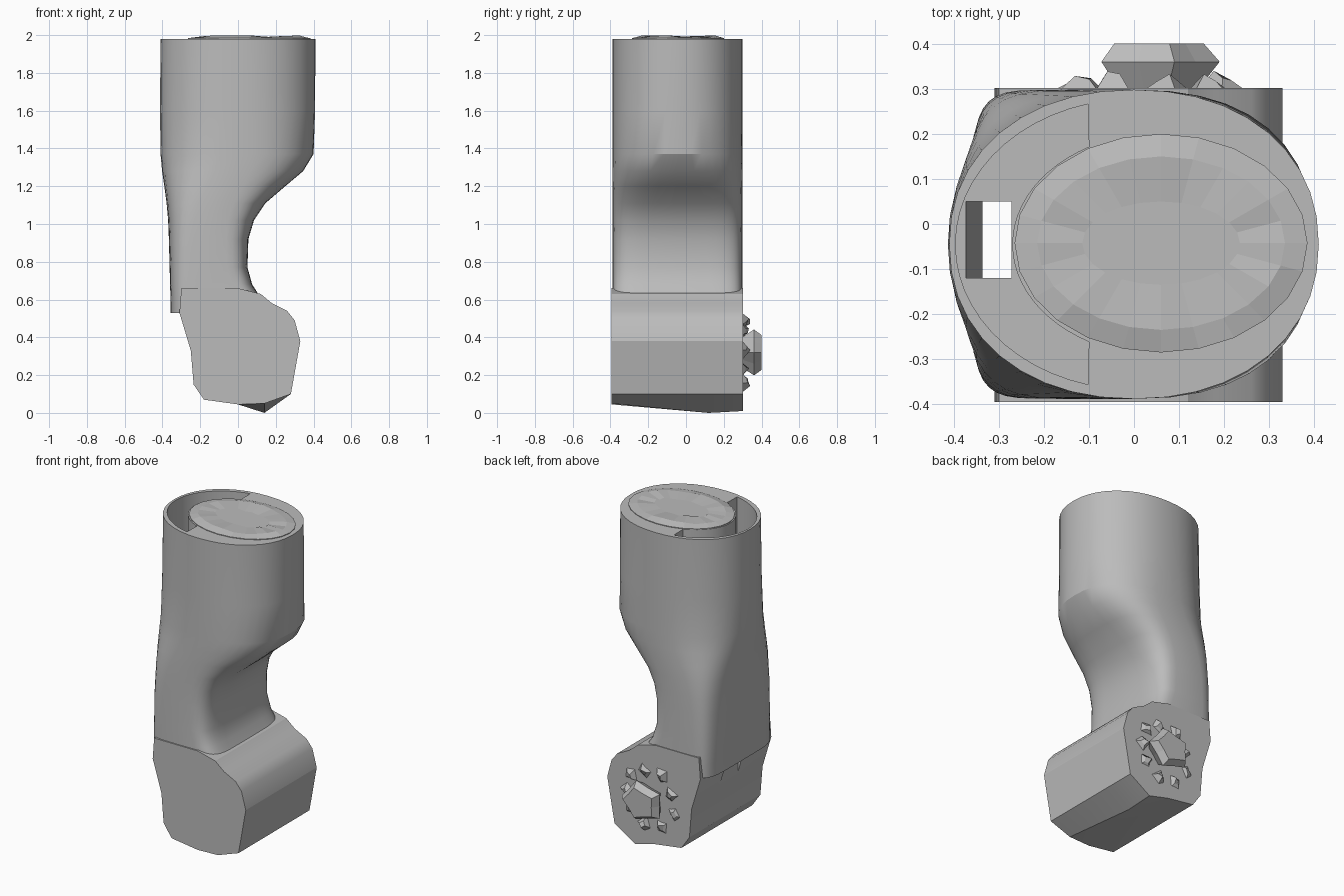
import bpy, bmesh, random
from math import sin, cos, pi, radians, copysign

random.seed(4)
if "Cube" in bpy.data.objects:
    bpy.data.objects.remove(bpy.data.objects["Cube"])

grey = bpy.data.materials.new("plain_grey")
grey.use_nodes = True
grey.diffuse_color = (0.5, 0.5, 0.5, 1)
grey.node_tree.nodes["Principled BSDF"].inputs["Base Color"].default_value = (0.5, 0.5, 0.5, 1)


def loft(name, rings):
    """Closed solid through rings that have equal point counts."""
    bm = bmesh.new()
    rows = [[bm.verts.new(p) for p in ring] for ring in rings]
    n = len(rows[0])
    for a, b in zip(rows, rows[1:]):
        for i in range(n):
            j = (i + 1) % n
            bm.faces.new((a[i], a[j], b[j], b[i]))
    bm.faces.new(rows[0][::-1])
    bm.faces.new(rows[-1])
    bmesh.ops.recalc_face_normals(bm, faces=bm.faces)
    mesh = bpy.data.meshes.new(name)
    bm.to_mesh(mesh)
    bm.free()
    mesh.materials.append(grey)
    ob = bpy.data.objects.new(name, mesh)
    bpy.context.collection.objects.link(ob)
    return ob


def activate(ob):
    bpy.ops.object.select_all(action='DESELECT')
    ob.select_set(True)
    bpy.context.view_layer.objects.active = ob


def cut(ob, cutter):
    mod = ob.modifiers.new("cut", 'BOOLEAN')
    mod.operation = 'DIFFERENCE'
    mod.solver = 'EXACT'
    mod.object = cutter
    activate(ob)
    bpy.ops.object.modifier_apply(modifier=mod.name)


def smooth(ob, angle=25):
    activate(ob)
    bpy.ops.object.shade_smooth_by_angle(angle=radians(angle))


def section(z, x0, x1, y0, y1, power, count=40):
    """Rounded cross-section; a higher power is boxier."""
    pts = []
    for i in range(count):
        a = 2 * pi * i / count
        u, v = (copysign(abs(t) ** (2 / power), t) for t in (cos(a), sin(a)))
        pts.append(((x0 + x1) / 2 + u * (x1 - x0) / 2,
                    (y0 + y1) / 2 + v * (y1 - y0) / 2, z))
    return pts


# Arm: round tube at the top, narrowing to a boxy neck bent to one side
FRONT, BACK = -0.388, 0.298
arm = loft("arm_shell", [section(z, x0, x1, FRONT, BACK, p) for z, x0, x1, p in (
    (0.53, -0.357, 0.16, 6), (0.61, -0.357, 0.12, 6), (0.68, -0.36, 0.075, 5.5),
    (0.77, -0.362, 0.05, 5), (0.92, -0.366, 0.055, 4.5), (1.02, -0.37, 0.085, 4),
    (1.11, -0.378, 0.145, 3.6), (1.2, -0.39, 0.25, 3.1), (1.28, -0.402, 0.345, 2.7),
    (1.37, -0.41, 0.4, 2.4), (1.6, -0.413, 0.408, 2.2), (1.98, -0.41, 0.41, 2.15))])

# Drum: faceted horizontal barrel, its underside dipping towards the back
outline = [(-0.31, 0.53), (-0.25, 0.33), (-0.235, 0.15), (-0.18, 0.07), (0, 0.045),
           (0.14, 0.05), (0.28, 0.1), (0.33, 0.38), (0.3, 0.49), (0.26, 0.54),
           (0.18, 0.58), (0.12, 0.63), (0, 0.66), (-0.3, 0.66)]
drum = loft("drum", [[(x, y, z - (dip if x == 0.14 else 0)) for x, z in outline]
                     for y, dip in ((-0.395, 0), (0.12, 0.05), (0.302, 0.04))])

# Crescent pocket between the thin outer wall and the inner core
pocket_line = []
for i in range(25):
    a = radians(105 + 150 * i / 24)
    pocket_line.append((0.396 * cos(a), -0.045 + 0.322 * sin(a)))
for i in range(25):
    a = radians(240 - 120 * i / 24)
    pocket_line.append((0.07 + 0.34 * cos(a), -0.045 + 0.25 * sin(a)))
pocket = loft("pocket_cutter", [[(x, y, z) for x, y in pocket_line] for z in (1.35, 2.2)])
cut(arm, pocket)

# Slot running from the pocket down past the end of the side plate
slot_line = [(-0.375, 1.4), (-0.335, 0.5), (-0.335, 0.2), (-0.272, 0.2), (-0.272, 1.4)]
slot = loft("slot_cutter", [[(x, y, z) for x, z in slot_line] for y in (-0.12, 0.05)])
cut(arm, slot)
cut(drum, slot)
for cutter in (pocket, slot):
    bpy.data.objects.remove(cutter)
smooth(arm)
smooth(drum)

# Core cap: slightly uneven raised disc
cap = loft("core_cap", [section(z, -0.265 + d, 0.385 - d, -0.285 + d, 0.2 - d, 2, 24)
                        for z, d in ((1.95, 0), (1.984, 0), (1.994, 0.05), (1.99, 0.15))])
for v in cap.data.vertices:
    if v.co.z > 1.985:
        v.co.z += random.uniform(-0.006, 0.006)

# Knob: jagged mushroom on the back end of the drum
rings = []
for y, r in ((0.29, 0.09), (0.36, 0.145), (0.4, 0.11)):
    rings.append([(0.045 + r * k * cos(a), y, 0.32 + 0.88 * r * k * sin(a))
                  for a, k in ((2 * pi * i / 10, 1 if i % 2 == 0 else 0.78) for i in range(10))])
loft("knob", rings)

# Broken shards around the knob
for i in range(9):
    a = 2 * pi * i / 9
    r = random.uniform(0.15, 0.19)
    cx, cz = 0.045 + r * cos(a), 0.33 + r * sin(a)
    base, tip = [], []
    for k in range(4):
        b = a + pi * k / 2 + random.uniform(-0.4, 0.4)
        base.append((cx + 0.06 * cos(b), 0.29, cz + 0.06 * sin(b)))
        tip.append((cx + 0.02 * cos(b), random.uniform(0.31, 0.34), cz + 0.02 * sin(b)))
    loft(f"shard_{i + 1}", [base, tip])
